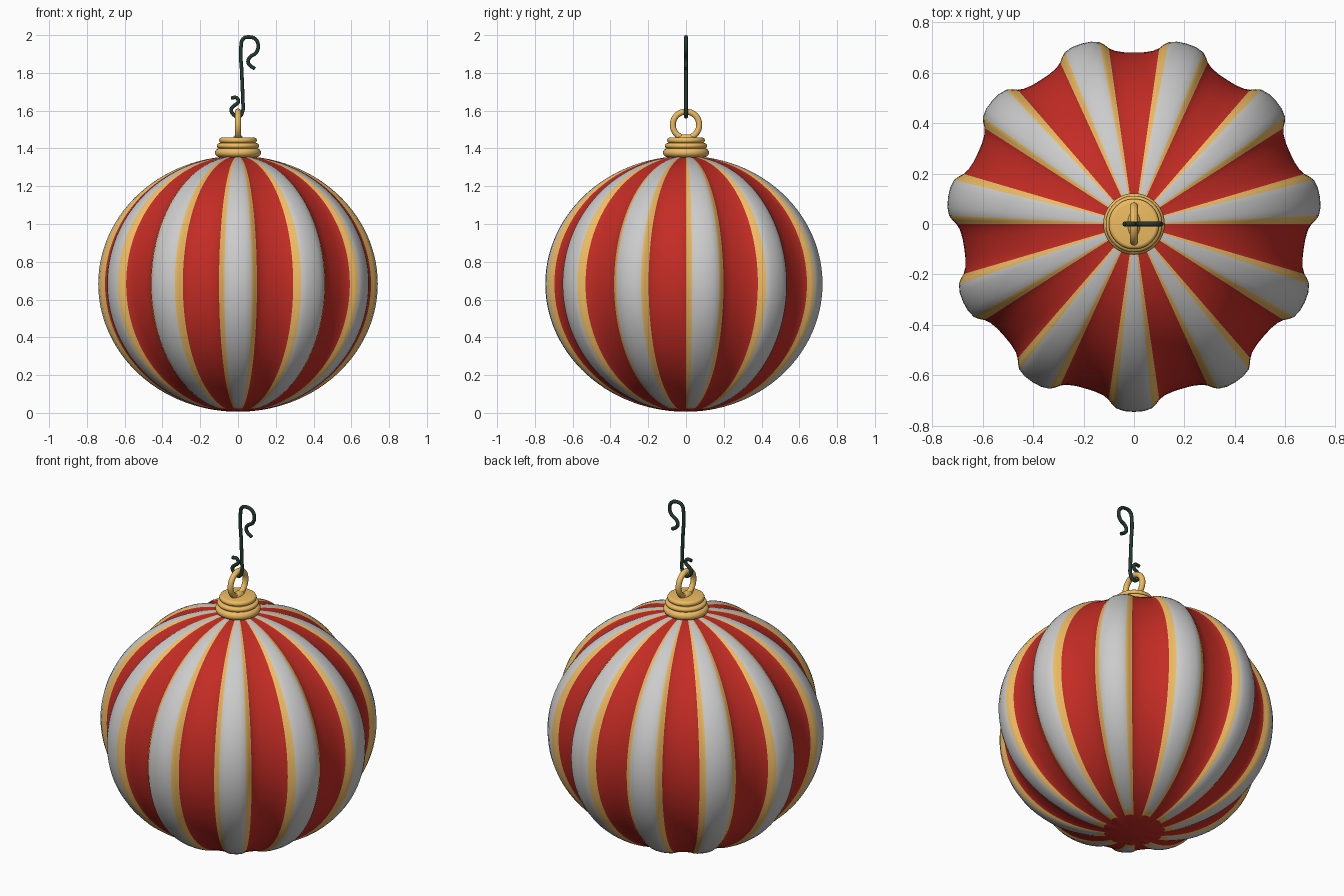
import bpy, bmesh, math
from math import sin, cos, pi, radians

if "Cube" in bpy.data.objects:
    bpy.data.objects.remove(bpy.data.objects["Cube"])


def material(name, rgb):
    m = bpy.data.materials.new(name)
    m.diffuse_color = (*rgb, 1)
    m.use_nodes = True
    m.node_tree.nodes["Principled BSDF"].inputs["Base Color"].default_value = m.diffuse_color
    return m


RED = material("red", (0.55, 0.025, 0.018))
WHITE = material("white", (0.8, 0.8, 0.8))
GOLD = material("gold", (0.85, 0.5, 0.12))
GREEN = material("dark_green", (0.015, 0.04, 0.028))


def finish(name, bm, mats):
    bmesh.ops.recalc_face_normals(bm, faces=bm.faces)
    me = bpy.data.meshes.new(name)
    bm.to_mesh(me)
    bm.free()
    for m in mats:
        me.materials.append(m)
    me.shade_smooth()
    ob = bpy.data.objects.new(name, me)
    bpy.context.collection.objects.link(ob)
    return ob


def lathe(name, profile, mat, seg=48):
    bm = bmesh.new()
    vs = [bm.verts.new((r, 0, z)) for r, z in profile]
    es = [bm.edges.new(p) for p in zip(vs, vs[1:])]
    bmesh.ops.spin(bm, geom=vs + es, axis=(0, 0, 1), cent=(0, 0, 0),
                   angle=2 * pi, steps=seg, use_merge=True)
    bmesh.ops.remove_doubles(bm, verts=bm.verts, dist=1e-5)
    return finish(name, bm, [mat])


# Lobed ball: 11 raised white ribs with gold edges, red valleys between
LOBES, ROWS = 11, 56
CZ, RZ = 0.683, 0.677
half = [(0, .745), (3, .743), (5.6, .734), (7, .72), (8.2, .704),
        (10, .691), (13, .682)]                     # degrees from rib centre, radius
section = [(-d, r) for d, r in half[:0:-1]] + half + [(180 / LOBES, .68)]
ring = [(radians(-90 + k * 360 / LOBES + d), r, d)
        for k in range(LOBES) for d, r in section]
n = len(ring)

bm = bmesh.new()
rows = []
for i in range(1, ROWS):
    p = pi * i / ROWS
    rows.append([bm.verts.new((r * sin(p) * cos(a), r * sin(p) * sin(a),
                               CZ - RZ * cos(p))) for a, r, d in ring])
south = bm.verts.new((0, 0, CZ - RZ))
north = bm.verts.new((0, 0, CZ + RZ))


def stripe(j, row):
    d0, d1 = ring[j][2], ring[(j + 1) % n][2]
    if d1 < d0:
        d1 = d0 + 3
    mid = abs(d0 + d1) / 2
    if row < 3 or mid > 8.2:          # plain red bottom
        return 0
    if row == 3 or mid > 5.6:         # gold edging
        return 2
    return 1


for j in range(n):
    k = (j + 1) % n
    bm.faces.new((south, rows[0][k], rows[0][j]))
    bm.faces.new((north, rows[-1][j], rows[-1][k])).material_index = stripe(j, ROWS)
    for i in range(len(rows) - 1):
        f = bm.faces.new((rows[i][j], rows[i][k], rows[i + 1][k], rows[i + 1][j]))
        f.material_index = stripe(j, i)
finish("ornament_ball", bm, [RED, WHITE, GOLD])


# Cap: three stacked rounded bands
def band(r, z0, z1):
    c, h = (z0 + z1) / 2, (z1 - z0) / 2
    return [(r - h + h * cos(t), c + h * sin(t))
            for t in (radians(-90 + 22.5 * s) for s in range(9))]


lathe("cap", [(0, 1.34), (.09, 1.34)] + band(.122, 1.355, 1.40)
      + band(.112, 1.40, 1.428) + band(.1, 1.428, 1.458) + [(0, 1.458)], GOLD)

# Hanging ring and its small foot
bpy.ops.mesh.primitive_torus_add(location=(0, 0, 1.525), rotation=(0, pi / 2, 0),
                                 major_radius=.07, minor_radius=.016,
                                 major_segments=48, minor_segments=16)
loop = bpy.context.object
loop.name = "hanging_ring"
loop.data.materials.append(GOLD)
loop.data.shade_smooth()
foot = lathe("ring_foot", [(0, 1.45), (.06, 1.45), (.045, 1.463), (.03, 1.472), (0, 1.475)], GOLD, 24)
foot.scale.x = 0.5

# Bent wire hook
path = [(-.036, 1.668), (-.006, 1.667), (.001, 1.645), (-.018, 1.628), (-.036, 1.607),
        (-.022, 1.578), (.005, 1.568), (.024, 1.595), (.025, 1.66), (.02, 1.8), (.016, 1.94),
        (.027, 1.98), (.058, 1.99), (.094, 1.977), (.107, 1.94), (.094, 1.905),
        (.063, 1.883), (.053, 1.86), (.063, 1.84), (.09, 1.822)]
cu = bpy.data.curves.new("wire_hook", 'CURVE')
cu.dimensions = '3D'
cu.bevel_depth = .01
cu.bevel_resolution = 3
cu.resolution_u = 6
cu.use_fill_caps = True
sp = cu.splines.new('BEZIER')
sp.bezier_points.add(len(path) - 1)
for b, (x, z) in zip(sp.bezier_points, path):
    b.co = (x, 0, z)
    b.handle_left_type = b.handle_right_type = 'AUTO'
cu.materials.append(GREEN)
hook = bpy.data.objects.new("wire_hook", cu)
bpy.context.collection.objects.link(hook)
